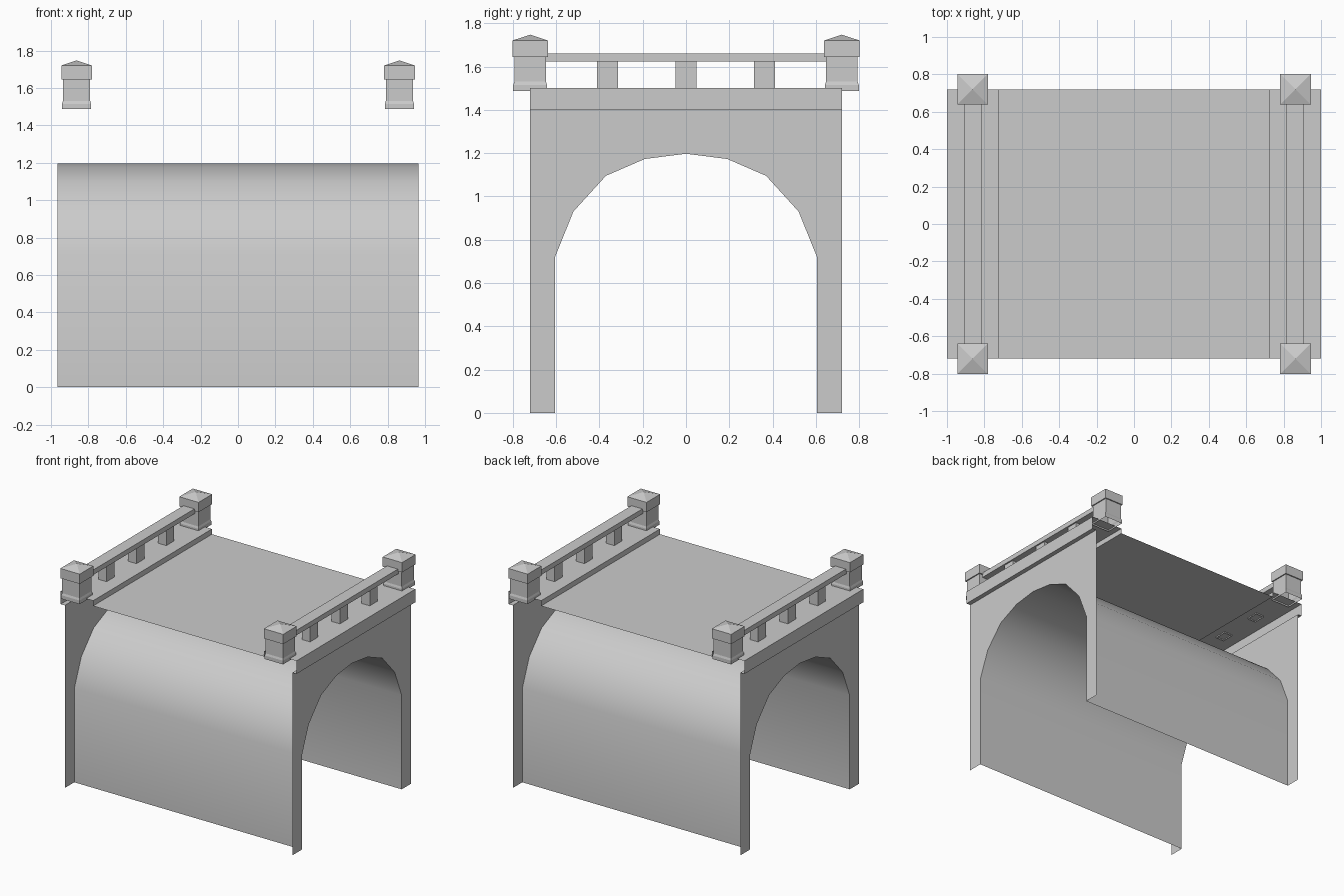
import bpy
import bmesh
import math

cube = bpy.data.objects.get("Cube")
if cube:
    bpy.data.objects.remove(cube, do_unlink=True)

stone = bpy.data.materials.new("grey_stone")
stone.use_nodes = True
GREY = (0.6, 0.6, 0.6, 1)
stone.diffuse_color = GREY
stone.node_tree.nodes["Principled BSDF"].inputs["Base Color"].default_value = GREY

LENGTH = 0.965   # half distance between the end walls
WIDTH = 0.72     # half width of the bridge


def finish(name, bm, smooth=False, recalc=True):
    if recalc:
        bmesh.ops.recalc_face_normals(bm, faces=bm.faces)
    mesh = bpy.data.meshes.new(name)
    bm.to_mesh(mesh)
    bm.free()
    mesh.materials.append(stone)
    obj = bpy.data.objects.new(name, mesh)
    bpy.context.collection.objects.link(obj)
    if smooth:
        for poly in mesh.polygons:
            poly.use_smooth = True
    return obj


def sheet(name, rows, smooth=False):
    """Open surface skinned between successive rows of points."""
    bm = bmesh.new()
    grid = [[bm.verts.new(p) for p in row] for row in rows]
    for a, b in zip(grid, grid[1:]):
        for i in range(len(a) - 1):
            bm.faces.new((a[i], a[i + 1], b[i + 1], b[i]))
    return finish(name, bm, smooth, recalc=False)


def lathe_square(name, x, y, rings, apex=None):
    """Stack of rectangular rings (half x, half y, z), open below."""
    bm = bmesh.new()
    corners = ((-1, -1), (1, -1), (1, 1), (-1, 1))
    loops = [[bm.verts.new((x + sx * hx, y + sy * hy, z)) for sx, sy in corners]
             for hx, hy, z in rings]
    for a, b in zip(loops, loops[1:]):
        for i in range(4):
            j = (i + 1) % 4
            bm.faces.new((a[i], a[j], b[j], b[i]))
    if apex:
        tip = bm.verts.new((x, y, apex))
        for i in range(4):
            bm.faces.new((loops[-1][i], loops[-1][(i + 1) % 4], tip))
    return finish(name, bm, recalc=False)


# Arch outline, mirrored about the centre
half = [(0.605, 0), (0.605, 0.72), (0.52, 0.93), (0.37, 1.095), (0.19, 1.173)]
arch = [(-y, z) for y, z in half] + [(0, 1.197)] + [(y, z) for y, z in reversed(half)]

# Vault between the two end walls
sheet("arch_vault", [[(x, y, z) for y, z in arch] for x in (-LENGTH, LENGTH)], smooth=True)

# Road deck
sheet("road_deck", [[(-0.725, y, 1.46), (0.725, y, 1.46)] for y in (-WIDTH, WIDTH)])

for side, s in (("left", 1), ("right", -1)):
    # Thin end wall with the arched opening
    bm = bmesh.new()
    outline = [(-WIDTH, 0)] + arch + [(WIDTH, 0), (WIDTH, 1.4), (-WIDTH, 1.4)]
    if s < 0:
        outline.reverse()
    face = bm.faces.new([bm.verts.new((s * LENGTH, y, z)) for y, z in reversed(outline)])
    face.normal_update()
    if face.normal.x * s < 0:
        face.normal_flip()
    bmesh.ops.triangulate(bm, faces=[face])
    finish(side + "_end_wall", bm, recalc=False)

    # Coping folded over the wall top, with a step down to the deck
    coping = [(0.725, 1.46), (0.725, 1.5), (1, 1.5), (1, 1.4), (LENGTH, 1.4)]
    sheet(side + "_coping", [[(s * x, y, z) for x, z in coping] for y in (s * WIDTH, -s * WIDTH)])

    # Handrail
    bm = bmesh.new()
    bmesh.ops.create_cube(bm, size=1)
    bmesh.ops.scale(bm, vec=(0.093, 1.3, 0.038), verts=bm.verts)
    bmesh.ops.translate(bm, vec=(s * 0.863, 0, 1.642), verts=bm.verts)
    finish(side + "_handrail", bm)

    # Short balusters under the handrail
    for n in (-1, 0, 1):
        lathe_square(f"{side}_baluster_{n + 2}", s * 0.863, n * 0.362,
                     [(0.035, 0.048, 1.49), (0.035, 0.048, 1.625)])

    # Corner posts with flared foot and pyramid cap
    for end, e in (("front", -1), ("back", 1)):
        lathe_square(f"{side}_{end}_post", s * 0.863, e * WIDTH,
                     [(0.078, 0.078, 1.487), (0.078, 0.078, 1.515), (0.073, 0.073, 1.53),
                      (0.073, 0.073, 1.645), (0.082, 0.082, 1.645), (0.082, 0.082, 1.72)],
                     apex=1.747)
